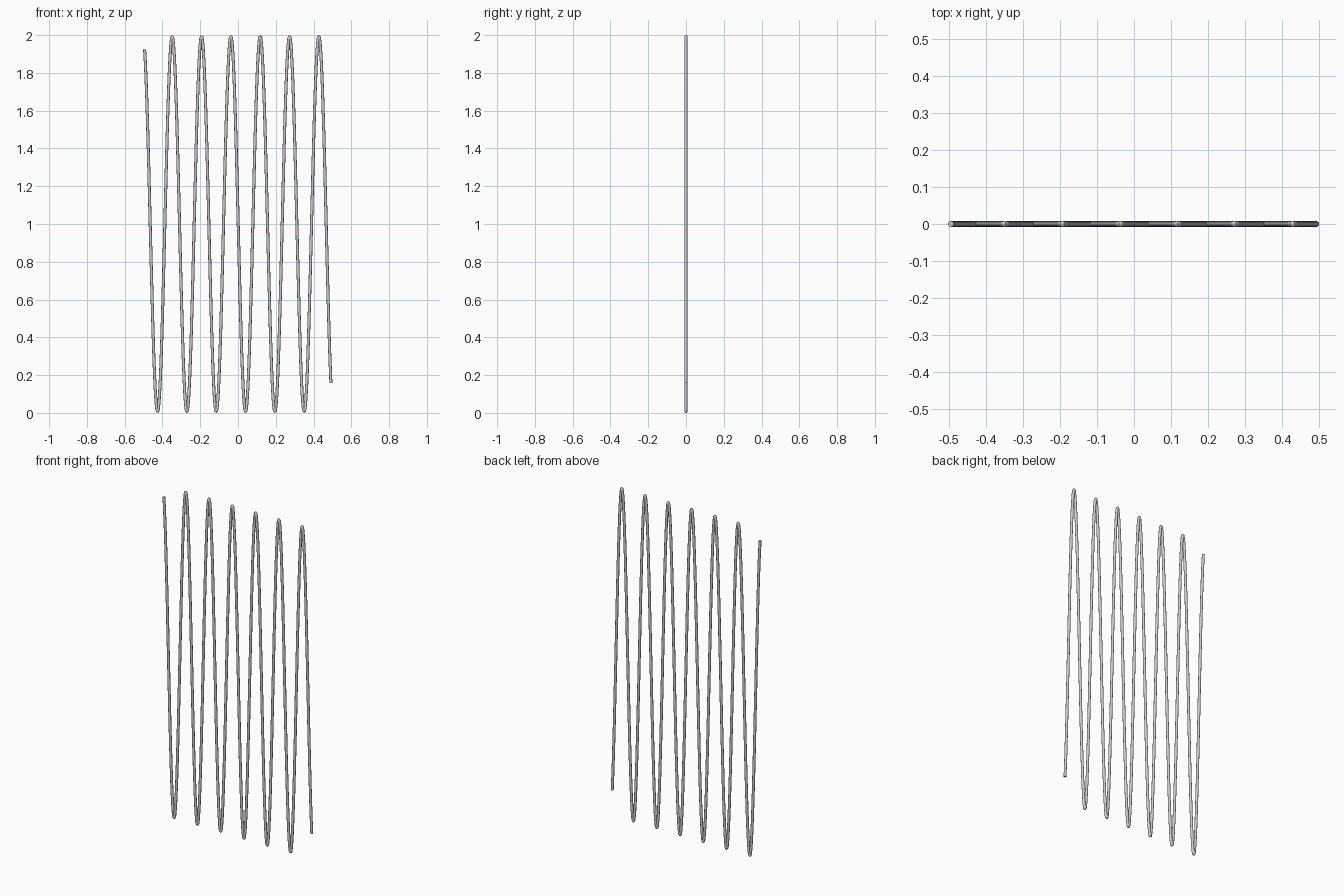
import bpy
import math

if "Cube" in bpy.data.objects:
    bpy.data.objects.remove(bpy.data.objects["Cube"])

RADIUS = 0.008          # wire thickness
AMP = 1.0 - RADIUS      # wave height about z = 1
PERIOD = 0.1553
PEAK = -0.0378          # x of the peak nearest the centre
X0, X1 = -0.4945, 0.492
STEPS = 640

# Wire following a cosine wave in the XZ plane
curve = bpy.data.curves.new("wave_wire", 'CURVE')
curve.dimensions = '3D'
curve.bevel_depth = RADIUS
curve.bevel_resolution = 4
curve.use_fill_caps = True
spline = curve.splines.new('POLY')
spline.points.add(STEPS)
for i, p in enumerate(spline.points):
    x = X0 + (X1 - X0) * i / STEPS
    z = 1.0 + AMP * math.cos(2 * math.pi * (x - PEAK) / PERIOD)
    p.co = (x, 0, z, 1)
spline.use_smooth = True

wire = bpy.data.objects.new("wave_wire", curve)
bpy.context.collection.objects.link(wire)

# Turn the wire into a mesh with crisp end caps
bpy.context.view_layer.objects.active = wire
wire.select_set(True)
bpy.ops.object.convert(target='MESH')
bpy.ops.object.shade_smooth_by_angle(angle=math.radians(40))
